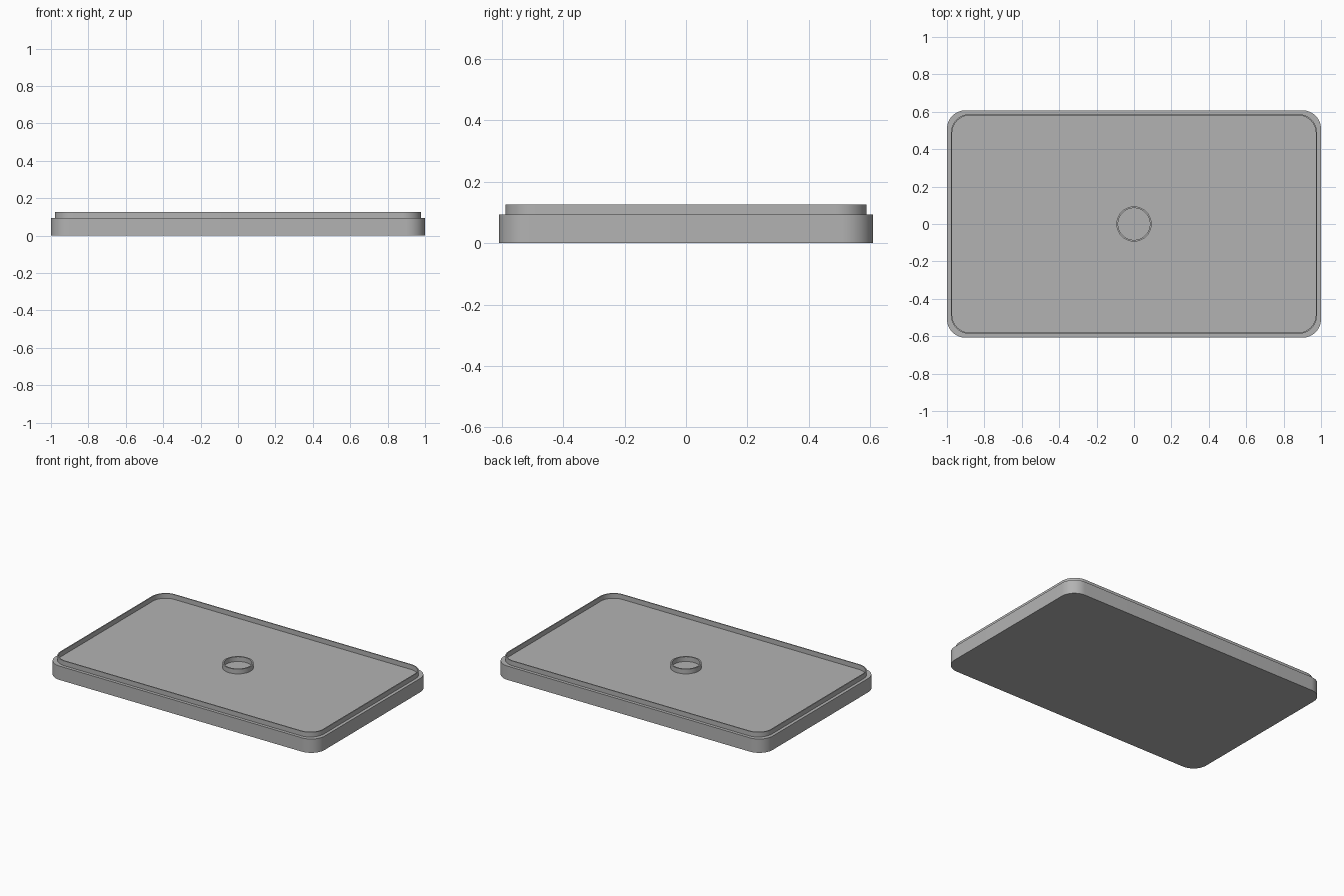
import bpy
import bmesh
from math import cos, sin, pi

if "Cube" in bpy.data.objects:
    bpy.data.objects.remove(bpy.data.objects["Cube"])

HALF_X, HALF_Y = 1.0, 0.608
LEDGE_Z, TOP_Z = 0.093, 0.125
CORNER_STEPS = 12

grey = bpy.data.materials.new("plain grey")
grey.use_nodes = True
COLOUR = (0.45, 0.45, 0.45, 1)
grey.diffuse_color = COLOUR
grey.node_tree.nodes["Principled BSDF"].inputs["Base Color"].default_value = COLOUR


def rounded_loop(bm, inset, radius, z):
    """Ring of vertices around a rounded rectangle, counter-clockwise."""
    cx, cy = HALF_X - inset - radius, HALF_Y - inset - radius
    verts = []
    for i, (sx, sy) in enumerate([(1, 1), (-1, 1), (-1, -1), (1, -1)]):
        for k in range(CORNER_STEPS + 1):
            a = (i + k / CORNER_STEPS) * pi / 2
            verts.append(bm.verts.new((sx * cx + radius * cos(a),
                                       sy * cy + radius * sin(a), z)))
    return verts


def circle_loop(bm, radius, z, steps=64):
    angles = [2 * pi * k / steps for k in range(steps)]
    return [bm.verts.new((radius * cos(a), radius * sin(a), z)) for a in angles]


def skin(bm, lower, upper):
    n = len(lower)
    for k in range(n):
        j = (k + 1) % n
        bm.faces.new((lower[k], lower[j], upper[j], upper[k]))


def finish(bm, name):
    bmesh.ops.recalc_face_normals(bm, faces=bm.faces)
    mesh = bpy.data.meshes.new(name)
    bm.to_mesh(mesh)
    bm.free()
    mesh.materials.append(grey)
    obj = bpy.data.objects.new(name, mesh)
    bpy.context.collection.objects.link(obj)
    bpy.ops.object.select_all(action="DESELECT")
    obj.select_set(True)
    bpy.context.view_layer.objects.active = obj
    bpy.ops.object.shade_smooth_by_angle()


# Slab with a stepped ledge and a thin raised lip around a flat floor
bm = bmesh.new()
profile = [(0, 0.1, 0), (0, 0.1, LEDGE_Z), (0.021, 0.1, LEDGE_Z),
           (0.021, 0.1, TOP_Z), (0.028, 0.093, TOP_Z), (0.028, 0.093, LEDGE_Z)]
loops = [rounded_loop(bm, *p) for p in profile]
for lower, upper in zip(loops, loops[1:]):
    skin(bm, lower, upper)
bm.faces.new(loops[0][::-1])
bm.faces.new(loops[-1])
finish(bm, "lid_tray")

# Short round collar in the middle of the floor
bm = bmesh.new()
profile = [(0.094, LEDGE_Z), (0.094, TOP_Z), (0.085, TOP_Z), (0.085, LEDGE_Z)]
loops = [circle_loop(bm, *p) for p in profile]
for lower, upper in zip(loops, loops[1:]):
    skin(bm, lower, upper)
skin(bm, loops[-1], loops[0])
finish(bm, "centre_collar")
